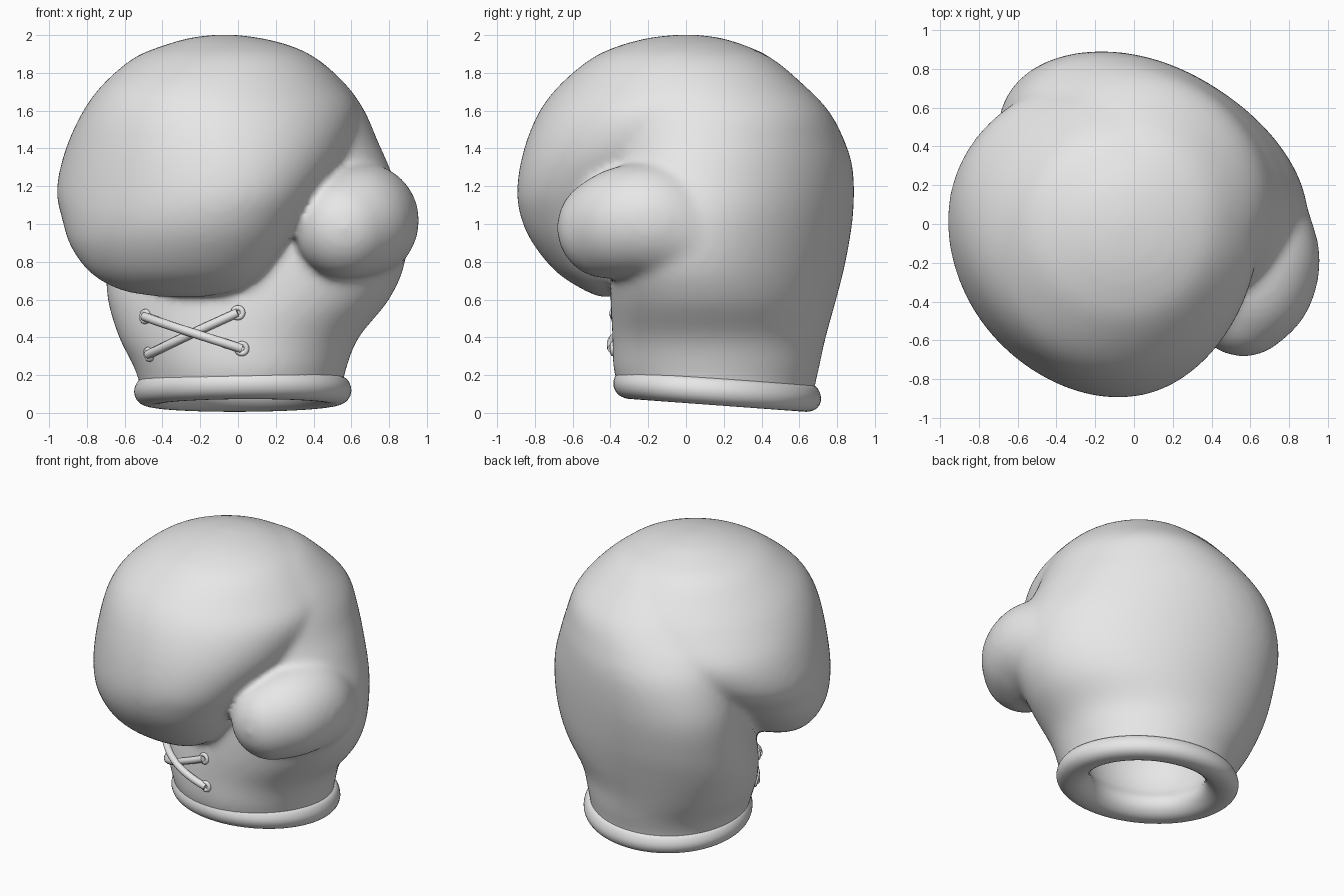
import bpy, bmesh, math
from mathutils import Vector, Matrix
from mathutils.bvhtree import BVHTree

if "Cube" in bpy.data.objects:
    bpy.data.objects.remove(bpy.data.objects["Cube"])

leather = bpy.data.materials.new("light_grey_leather")
leather.diffuse_color = (0.8, 0.8, 0.8, 1)
leather.use_nodes = True
leather.node_tree.nodes["Principled BSDF"].inputs["Base Color"].default_value = leather.diffuse_color


def add_object(name, data):
    ob = bpy.data.objects.new(name, data)
    bpy.context.collection.objects.link(ob)
    return ob


def baked(ob):
    """Replace an object by its evaluated mesh, smooth shaded."""
    dg = bpy.context.evaluated_depsgraph_get()
    me = bpy.data.meshes.new_from_object(ob.evaluated_get(dg))
    name = ob.name
    bpy.data.objects.remove(ob)
    return finish(add_object(name, me))


def finish(ob):
    ob.data.materials.clear()
    ob.data.materials.append(leather)
    for p in ob.data.polygons:
        p.use_smooth = True
        p.material_index = 0
    return ob


def skin(bm, rings, cap_start=True, cap_end=True):
    """Bridge rings of points into a surface."""
    vs = [[bm.verts.new(p) for p in r] for r in rings]
    n = len(vs[0])
    for a, b in zip(vs, vs[1:]):
        for i in range(n):
            j = (i + 1) % n
            bm.faces.new((a[i], a[j], b[j], b[i]))
    if cap_start:
        bm.faces.new(vs[0][::-1])
    if cap_end:
        bm.faces.new(vs[-1])


def spline(rows, steps=6):
    """Catmull-Rom interpolation of rows of numbers."""
    rows = [Vector(r) for r in rows]
    out = []
    for i in range(len(rows) - 1):
        p0, p1, p2 = rows[max(i - 1, 0)], rows[i], rows[i + 1]
        p3 = rows[min(i + 2, len(rows) - 1)]
        for s in range(steps):
            t = s / steps
            out.append(0.5 * (2 * p1 + (p2 - p0) * t + (2 * p0 - 5 * p1 + 4 * p2 - p3) * t * t
                              + (3 * p1 - p0 - 3 * p2 + p3) * t ** 3))
    return out + [rows[-1]]


def section(z, x0, x1, y0, y1, skew=0.0, n=64):
    """Ellipse filling the box x0..x1, y0..y1; skew leans its right side forward."""
    rx, ry = (x1 - x0) / 2, (y1 - y0) / 2
    rv = math.sqrt(max(ry * ry - (skew * rx) ** 2, 0.2 * ry * ry))
    pts = []
    for i in range(n):
        u = math.cos(2 * math.pi * i / n) * rx
        v = math.sin(2 * math.pi * i / n) * rv
        pts.append(((x0 + x1) / 2 + u, (y0 + y1) / 2 + v - skew * u, z))
    return pts


# Hand and wrist: z, x range, y range, skew (a few control rings)
HAND = [(-0.05, -.50, .54, -.34, .67, .08), (0.12, -.515, .55, -.355, .68, .08),
        (0.24, -.55, .575, -.385, .705, .09), (0.4, -.63, .64, -.39, .74, .14),
        (0.6, -.69, .80, -.40, .795, .19), (0.8, -.70, .885, -.40, .845, .25),
        (1.05, -.70, .89, -.38, .885, .28), (1.28, -.67, .81, -.40, .885, .25),
        (1.44, -.64, .74, -.43, .84, .17), (1.6, -.58, .67, -.50, .755, .05),
        (1.74, -.50, .57, -.48, .62, .02), (1.88, -.36, .41, -.38, .45, 0),
        (1.95, -.24, .23, -.24, .28, 0), (1.985, -.15, .06, -.08, .11, 0)]
# Padded fist overhanging the palm
FIST = [(0.615, -.42, -.18, -.46, -.32, .2), (0.65, -.62, .0, -.54, -.18, .2),
        (0.74, -.78, .13, -.68, .02, .22), (0.88, -.885, .24, -.80, .19, .25),
        (1.02, -.93, .33, -.87, .35, .27), (1.18, -.96, .44, -.895, .56, .27),
        (1.39, -.915, .59, -.86, .73, .13), (1.59, -.825, .64, -.78, .70, 0),
        (1.74, -.715, .56, -.665, .60, -.05), (1.88, -.55, .41, -.495, .45, 0),
        (1.95, -.38, .26, -.335, .30, 0), (1.988, -.24, .1, -.18, .17, 0),
        (2.002, -.12, -.02, -.05, .05, 0)]
# Thumb: centre and radius along its path
THUMB = [(.50, .20, .86, .28), (.585, .04, .92, .30), (.63, -.10, .99, .31),
         (.655, -.20, 1.02, .305), (.63, -.32, 1.01, .295), (.565, -.415, .98, .27)]

bm = bmesh.new()
for shape in (HAND, FIST):
    skin(bm, [section(*r) for r in spline(shape)])
for x, y, z, r in spline(THUMB, 5):
    bmesh.ops.create_uvsphere(bm, u_segments=32, v_segments=18, radius=r,
                              matrix=Matrix.Translation((x, y, z)))
me = bpy.data.meshes.new("glove_body")
bm.to_mesh(me)
bm.free()
body = add_object("glove_body", me)
fuse = body.modifiers.new("fuse", 'REMESH')
fuse.mode = 'VOXEL'
fuse.voxel_size = 0.022
soften = body.modifiers.new("soften", 'SMOOTH')
soften.factor = 0.5
soften.iterations = 16
body = baked(body)

# Open the wrist along the sloping cuff plane
SLOPE, CX, CY = -0.073, 0.025, 0.165
bm = bmesh.new()
bm.from_mesh(body.data)
bmesh.ops.bisect_plane(bm, geom=bm.verts[:] + bm.edges[:] + bm.faces[:],
                       plane_co=(0, CY, 0.11), plane_no=(0, -SLOPE, 1), clear_inner=True)
tree = BVHTree.FromBMesh(bm)
bm.to_mesh(body.data)
bm.free()

# Rolled cuff and inner lining: inset from the outer edge, height
CUFF = [(.52, .64), (.40, .63), (.26, .58), (.17, .46), (.15, .32), (.17, .2), (.205, .12),
        (.195, .06), (.15, .015), (.095, 0), (.045, .008), (.012, .035), (0, .075),
        (.010, .115), (.032, .14), (.075, .145)]
bm = bmesh.new()
rings = []
for o, h in spline(CUFF, 3):
    ring = section(h + 0.04, CX - .575 + o, CX + .575 - o, CY - .55 + o, CY + .55 - o, 0.08)
    rings.append([(x, y, z + SLOPE * (y - CY)) for x, y, z in ring])
skin(bm, rings, cap_end=False)
me = bpy.data.meshes.new("cuff_and_lining")
bm.to_mesh(me)
bm.free()
finish(add_object("cuff_and_lining", me))


def palm(x, z):
    """Point and normal on the palm side at x, z."""
    hit, normal, _, _ = tree.ray_cast(Vector((x, -2, z)), Vector((0, 1, 0)))
    return hit, normal


def lace(name, a, b, lift):
    """Cord lying across the palm with an eyelet at each end."""
    cu = bpy.data.curves.new(name, 'CURVE')
    cu.dimensions = '3D'
    cu.bevel_depth = 0.024
    cu.bevel_resolution = 3
    cu.use_fill_caps = True
    sp = cu.splines.new('POLY')
    n = 16
    sp.points.add(n)
    for i in range(n + 1):
        t = i / n
        hit, nor = palm(a[0] + (b[0] - a[0]) * t, a[1] + (b[1] - a[1]) * t)
        p = hit + nor * (0.008 + lift * math.sin(math.pi * t))
        sp.points[i].co = (*p, 1)
    baked(add_object(name, cu))
    for k, end in enumerate((a, b)):
        hit, nor = palm(*end)
        bpy.ops.mesh.primitive_torus_add(
            major_segments=24, minor_segments=10, major_radius=0.026, minor_radius=0.014,
            location=hit + nor * 0.002, rotation=nor.to_track_quat('Z', 'Y').to_euler())
        ring = bpy.context.object
        ring.name = f"{name}_eyelet_{k + 1}"
        finish(ring)


# Crossed laces
lace("lace_over", (-.49, .51), (.02, .34), 0.036)
lace("lace_under", (-.47, .31), (0, .53), 0.006)
